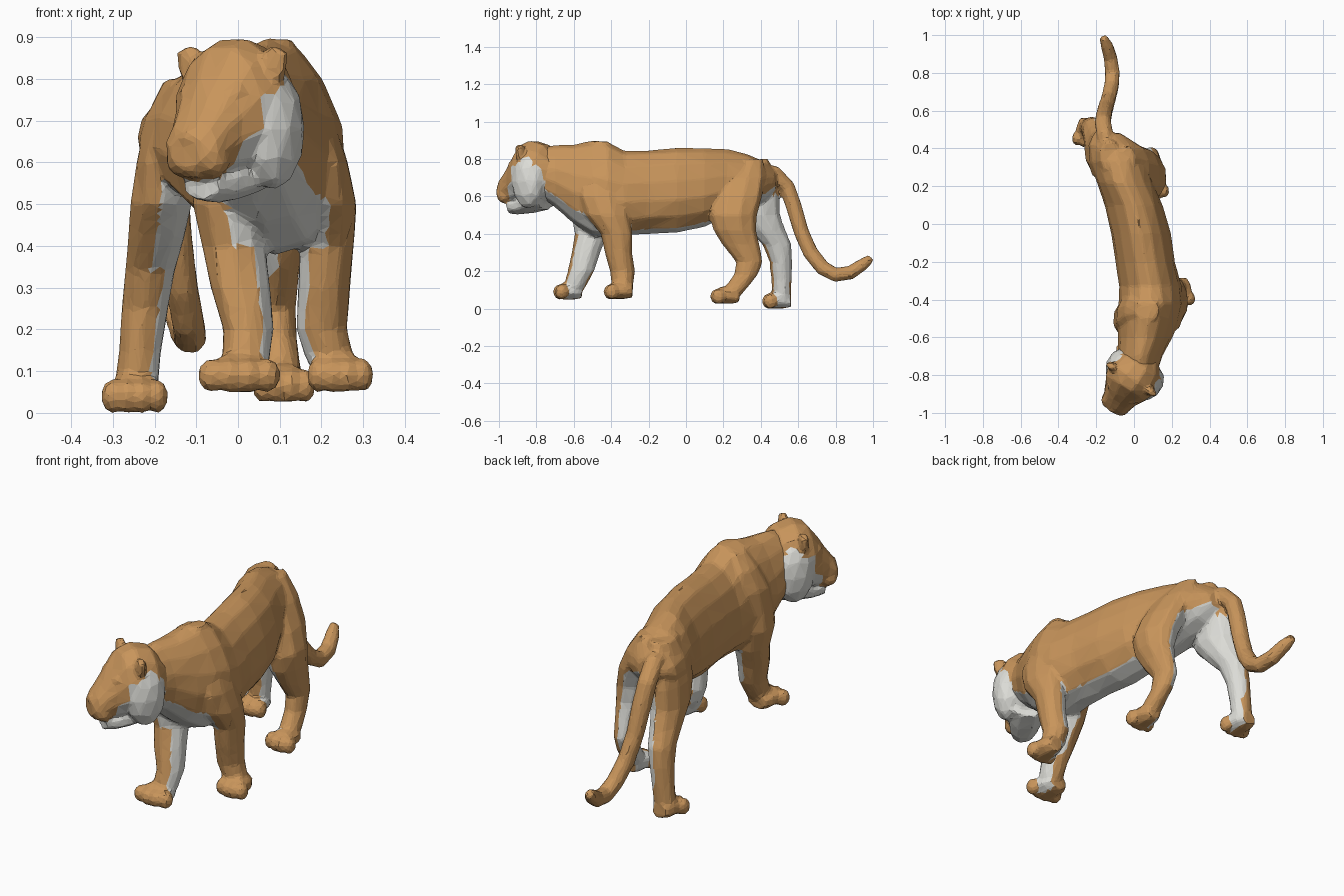
import bpy, bmesh, math, random
from mathutils import Vector, Matrix
from mathutils.bvhtree import BVHTree

random.seed(4)
cube = bpy.data.objects.get("Cube")
if cube:
    bpy.data.objects.remove(cube, do_unlink=True)


def make_material(name, colour):
    mat = bpy.data.materials.new(name)
    mat.use_nodes = True
    mat.diffuse_color = colour
    for node in mat.node_tree.nodes:
        if node.type == 'BSDF_PRINCIPLED':
            node.inputs["Base Color"].default_value = colour
            node.inputs["Roughness"].default_value = 0.9
    return mat


TAN = make_material("tan_fur", (0.58, 0.30, 0.105, 1))
WHITE = make_material("white_fur", (0.72, 0.72, 0.68, 1))


def finish(bm, matrix, jitter):
    """Roughen and place a part, ready to be welded."""
    for v in bm.verts:
        v.co += Vector([random.uniform(-jitter, jitter) for _ in range(3)])
    bmesh.ops.triangulate(bm, faces=bm.faces[:])
    bmesh.ops.recalc_face_normals(bm, faces=bm.faces[:])
    bm.transform(matrix)
    return bm


def loft(rings, sides=10, taper=0, paint=None, matrix=Matrix(), jitter=0.003):
    """Skin a row of ellipses, each given as centre, half-axis u, half-axis v.
    The paint rule sees a face's centre and its direction along u and v."""
    bm = bmesh.new()
    loops = []
    for centre, u, v in rings:
        loop = []
        for i in range(sides):
            a = math.tau * (i + 0.5) / sides
            wide = 1.05 * math.cos(a) * (1 - taper * math.sin(a))
            loop.append(bm.verts.new(centre + u * wide + v * 1.04 * math.sin(a)))
        loops.append(loop)
    faces = [(bm.faces.new(loop), 0, 0) for loop in (loops[0], loops[-1])]
    for one, two in zip(loops, loops[1:]):
        for i in range(sides):
            j = (i + 1) % sides
            a = math.tau * (i + 1) / sides
            face = bm.faces.new((one[i], one[j], two[j], two[i]))
            faces.append((face, math.cos(a), math.sin(a)))
    for face, across, up in faces:
        face.material_index = int(bool(paint and paint(face.calc_center_median(), across, up)))
    return finish(bm, matrix, jitter)


def upright(rows):
    """Rings across the body from rows of y, x, top, bottom, half width."""
    return [(Vector((x, y, (t + b) / 2)), Vector((w, 0, 0)), Vector((0, 0, (t - b) / 2)))
            for y, x, t, b, w in rows]


def level(rows):
    """Horizontal rings from rows of z, x, y, half width, half depth."""
    return [(Vector((x, y, z)), Vector((w, 0, 0)), Vector((0, d, 0)))
            for z, x, y, w, d in rows]


def blob(centre, size, matrix, colour=0):
    bm = bmesh.new()
    bmesh.ops.create_icosphere(bm, subdivisions=2, radius=1)
    bmesh.ops.transform(bm, verts=bm.verts[:],
                        matrix=Matrix.Translation(centre) @ Matrix.Diagonal((*size, 1)))
    for face in bm.faces:
        face.material_index = colour
    return finish(bm, matrix, 0)


def weld(name, parts, voxel, ratio):
    """Merge parts into one faceted skin, each face taking the nearest part's colour."""
    source = bmesh.new()
    mesh = bpy.data.meshes.new(name)
    for part in parts:
        part.to_mesh(mesh)
        part.free()
        source.from_mesh(mesh)
    source.faces.ensure_lookup_table()
    source.to_mesh(mesh)
    tree = BVHTree.FromBMesh(source)
    obj = bpy.data.objects.new(name, mesh)
    bpy.context.scene.collection.objects.link(obj)
    remesh = obj.modifiers.new("Merge", 'REMESH')
    remesh.mode = 'VOXEL'
    remesh.voxel_size = voxel
    obj.modifiers.new("Soften", 'SMOOTH').iterations = 4
    obj.modifiers.new("Facet", 'DECIMATE').ratio = ratio
    depsgraph = bpy.context.evaluated_depsgraph_get()
    skin = bpy.data.meshes.new_from_object(obj.evaluated_get(depsgraph))
    obj.modifiers.clear()
    obj.data = skin
    skin.materials.clear()
    skin.materials.append(TAN)
    skin.materials.append(WHITE)
    for poly in skin.polygons:
        nearest = tree.find_nearest(poly.center)[2]
        poly.material_index = source.faces[nearest].material_index
        poly.use_smooth = False
    source.free()


# Torso and neck, with a white chest, belly strip and groin
body = [loft(upright([
    (-.80, .02, .85, .62, .09),
    (-.70, .035, .87, .55, .11),
    (-.60, .06, .872, .46, .135),
    (-.50, .08, .89, .40, .155),
    (-.42, .09, .885, .39, .16),
    (-.33, .085, .835, .40, .155),
    (-.20, .06, .84, .41, .148),
    (-.05, .035, .85, .415, .148),
    (.10, 0, .85, .445, .143),
    (.22, -.05, .845, .50, .14),
    (.33, -.085, .82, .54, .14),
    (.42, -.11, .78, .58, .125),
    (.48, -.14, .735, .64, .07)]),
    sides=14, taper=0.2,
    paint=lambda c, across, up: up < (-.85 if -.45 < c.y < .2 else -.7))]


def paw(inward, x, y, floor, width):
    """Wedge foot with four knuckled toes at the front."""
    place = Matrix.Translation((x, y, floor)) @ Matrix.Diagonal((width, 1, 1, 1))
    body.append(loft(upright([
        (.075, 0, .08, .008, .04),
        (.035, 0, .095, 0, .058),
        (-.02, 0, .095, 0, .066),
        (-.06, 0, .07, .002, .06)]), sides=8, matrix=place,
        paint=lambda c, across, up: across * inward > 0.5 and c.y > -0.02))
    for i in range(4):
        side = i - 1.5
        body.append(blob((side * .037, -.05 + abs(side) * .01, .04),
                         (.028, .037, .042), place))


def leg(inward, rows, foot):
    """Leg with a white inner side that narrows towards the paw."""
    body.append(loft(level(rows), paint=lambda c, across, back:
                     across * inward + .15 * back > .75 - 1.6 * c.z and c.z < .58))
    paw(inward, *foot)


# Front left leg
leg(-1, [
    (.895, .10, -.46, .03, .045),
    (.82, .125, -.44, .045, .08),
    (.72, .165, -.45, .06, .11),
    (.60, .195, -.45, .068, .125),
    (.50, .213, -.42, .068, .115),
    (.40, .213, -.37, .065, .082),
    (.30, .205, -.36, .062, .073),
    (.20, .20, -.34, .058, .067),
    (.13, .22, -.34, .056, .056),
    (.08, .24, -.345, .05, .05)], (.245, -.36, .05, .96))

# Front right leg
leg(1, [
    (.87, .04, -.46, .03, .05),
    (.80, .005, -.46, .055, .08),
    (.70, -.02, -.48, .07, .10),
    (.60, -.025, -.50, .075, .11),
    (.50, -.025, -.505, .083, .105),
    (.40, -.01, -.505, .076, .086),
    (.30, .004, -.535, .07, .075),
    (.20, .025, -.56, .06, .069),
    (.12, .02, -.595, .056, .057),
    (.08, .01, -.61, .05, .05)], (.003, -.63, .05, 1.2))

# Hind left leg
leg(-1, [
    (.80, -.04, .33, .04, .08),
    (.70, .005, .29, .075, .13),
    (.60, .045, .265, .09, .14),
    (.50, .08, .25, .088, .125),
    (.42, .093, .262, .07, .112),
    (.34, .095, .295, .053, .096),
    (.25, .092, .34, .044, .07),
    (.18, .095, .32, .043, .062),
    (.11, .105, .265, .046, .058),
    (.06, .11, .23, .045, .05)], (.11, .21, .025, .92))

# Hind right leg
leg(1, [
    (.80, -.125, .36, .05, .08),
    (.70, -.155, .36, .068, .125),
    (.60, -.175, .365, .07, .13),
    (.50, -.185, .38, .071, .118),
    (.42, -.195, .43, .066, .096),
    (.34, -.21, .485, .06, .076),
    (.25, -.222, .507, .054, .057),
    (.15, -.235, .512, .05, .053),
    (.06, -.245, .512, .052, .048)], (-.248, .487, 0, .98))

# Tail: a tapering tube along a path that sweeps down, back and up
path = [(Vector((x, y, z)), r) for x, y, z, r in [
    (-.14, .40, .735, .04), (-.155, .47, .722, .044), (-.165, .54, .65, .044),
    (-.16, .575, .55, .043), (-.15, .617, .41, .041), (-.135, .665, .30, .04),
    (-.12, .73, .217, .039), (-.115, .80, .18, .039), (-.125, .88, .193, .037),
    (-.145, .945, .235, .033), (-.162, .99, .27, .02)]]
tube = []
for i, (point, radius) in enumerate(path):
    ahead = path[min(i + 1, len(path) - 1)][0] - path[max(i - 1, 0)][0]
    u = ahead.cross(Vector((1, 0, 0))).normalized()
    v = ahead.cross(u).normalized()
    tube.append((point, u * radius, v * radius))
body.append(loft(tube, sides=8, jitter=0.002))

weld("body_legs_and_tail", body, voxel=.01, ratio=.08)

# Head, built facing -y and then turned towards its right
HEAD = Matrix.Translation((0, -.8, 0)) @ Matrix.Rotation(math.radians(-33), 4, 'Z')
head = [loft(upright([
    (.13, 0, .80, .62, .07),
    (.06, 0, .875, .565, .128),
    (-.02, 0, .897, .56, .142),
    (-.08, 0, .875, .565, .122),
    (-.13, 0, .805, .562, .095),
    (-.17, 0, .75, .56, .08),
    (-.205, 0, .70, .565, .07),
    (-.225, 0, .665, .585, .05)]),
    sides=12, matrix=HEAD,
    paint=lambda c, across, up: (up < -.4 and c.y > -.14)
    or (abs(across) > .9 and -.06 < c.y < .08))]

# Lower jaw
head.append(loft(upright([
    (.06, 0, .62, .53, .085),
    (-.04, 0, .61, .512, .08),
    (-.11, 0, .59, .502, .066),
    (-.165, 0, .575, .508, .05)]),
    sides=8, matrix=HEAD, paint=lambda c, across, up: True))

# Nose, then cheek ruffs, brows, muzzle pads and ears on both sides
head.append(blob((0, -.207, .66), (.034, .026, .026), HEAD))
for s in (1, -1):
    head.append(blob((s * .094, .008, .68), (.07, .095, .148), HEAD, colour=1))
    head.append(blob((s * .055, -.108, .765), (.04, .032, .026), HEAD))
    head.append(blob((s * .038, -.175, .605), (.046, .046, .043), HEAD))
    head.append(loft([
        (Vector((s * (.09 + .045 * t), -.025, .80 + .072 * t)),
         Vector((w, 0, -s * w * .4)), Vector((0, .03 * (1 - .4 * t), 0)))
        for t, w in ((0, .045), (.5, .04), (1, .022))],
        sides=7, matrix=HEAD, jitter=0))

weld("head", head, voxel=.009, ratio=.08)
